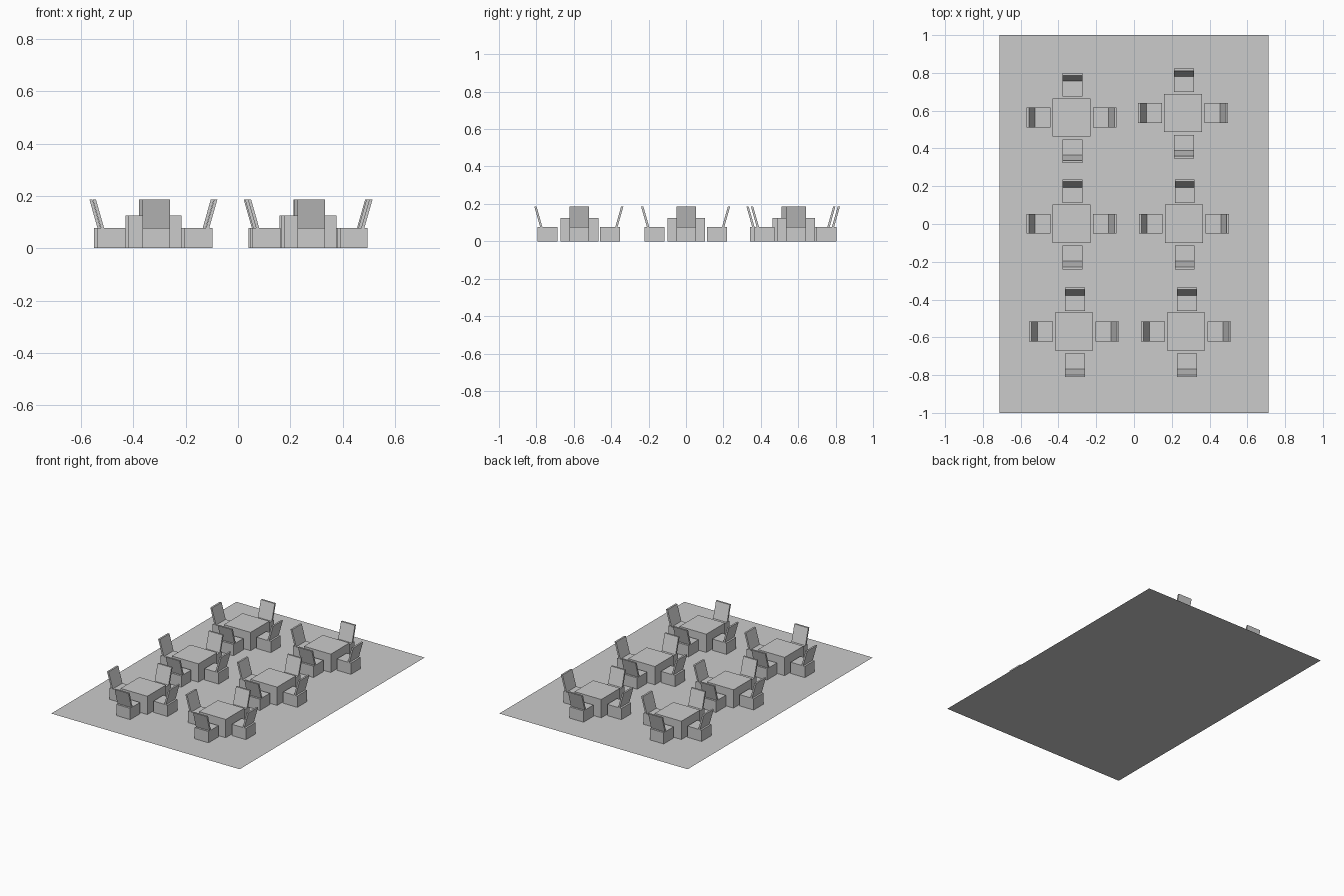
import bpy, bmesh, math
from mathutils import Matrix

if "Cube" in bpy.data.objects:
    bpy.data.objects.remove(bpy.data.objects["Cube"])

TABLE_H, SEAT_H, BACK_TOP = 0.125, 0.077, 0.186
CHAIR_HALF_W = 0.0525


def extrude_profile(name, profile, half_w, matrix):
    """Profile of (x, z) points swept along y, then placed by matrix."""
    bm = bmesh.new()
    face = bm.faces.new([bm.verts.new((x, -half_w, z)) for x, z in profile])
    ext = bmesh.ops.extrude_face_region(bm, geom=[face])
    verts = [g for g in ext["geom"] if isinstance(g, bmesh.types.BMVert)]
    bmesh.ops.translate(bm, verts=verts, vec=(0, 2 * half_w, 0))
    bmesh.ops.recalc_face_normals(bm, faces=bm.faces)
    bm.transform(matrix)
    mesh = bpy.data.meshes.new(name)
    bm.to_mesh(mesh)
    bm.free()
    obj = bpy.data.objects.new(name, mesh)
    bpy.context.collection.objects.link(obj)
    return obj


def block(x0, x1, z1):
    return [(x0, 0), (x1, 0), (x1, z1), (x0, z1)]


# Leaning chair back, seen from the side (table lies toward -x)
BACK = [(0.195, SEAT_H), (0.207, SEAT_H), (0.238, BACK_TOP), (0.226, BACK_TOP)]

# Floor sheet
bpy.ops.mesh.primitive_plane_add(size=1)
floor = bpy.context.object
floor.name = "floor"
floor.data.transform(Matrix.Diagonal((1.425, 2.0, 1, 1)))

# Six dining sets: solid table with a chair on each side
centres = [(-0.33, 0.564), (0.26, 0.588), (-0.33, 0.001),
           (0.265, 0.001), (-0.317, -0.57), (0.276, -0.57)]
for cx, cy in centres:
    place = Matrix.Translation((cx, cy, 0))
    extrude_profile("table", block(-0.101, 0.101, TABLE_H), 0.101, place)
    for i in range(4):
        # front and back chairs sit slightly off the table's centre line
        shift = Matrix.Translation((0.004, -0.003, 0)) if i % 2 else Matrix()
        m = place @ shift @ Matrix.Rotation(i * math.pi / 2, 4, 'Z')
        extrude_profile("seat", block(0.113, 0.22, SEAT_H), CHAIR_HALF_W, m)
        extrude_profile("chair_back", BACK, CHAIR_HALF_W, m)
